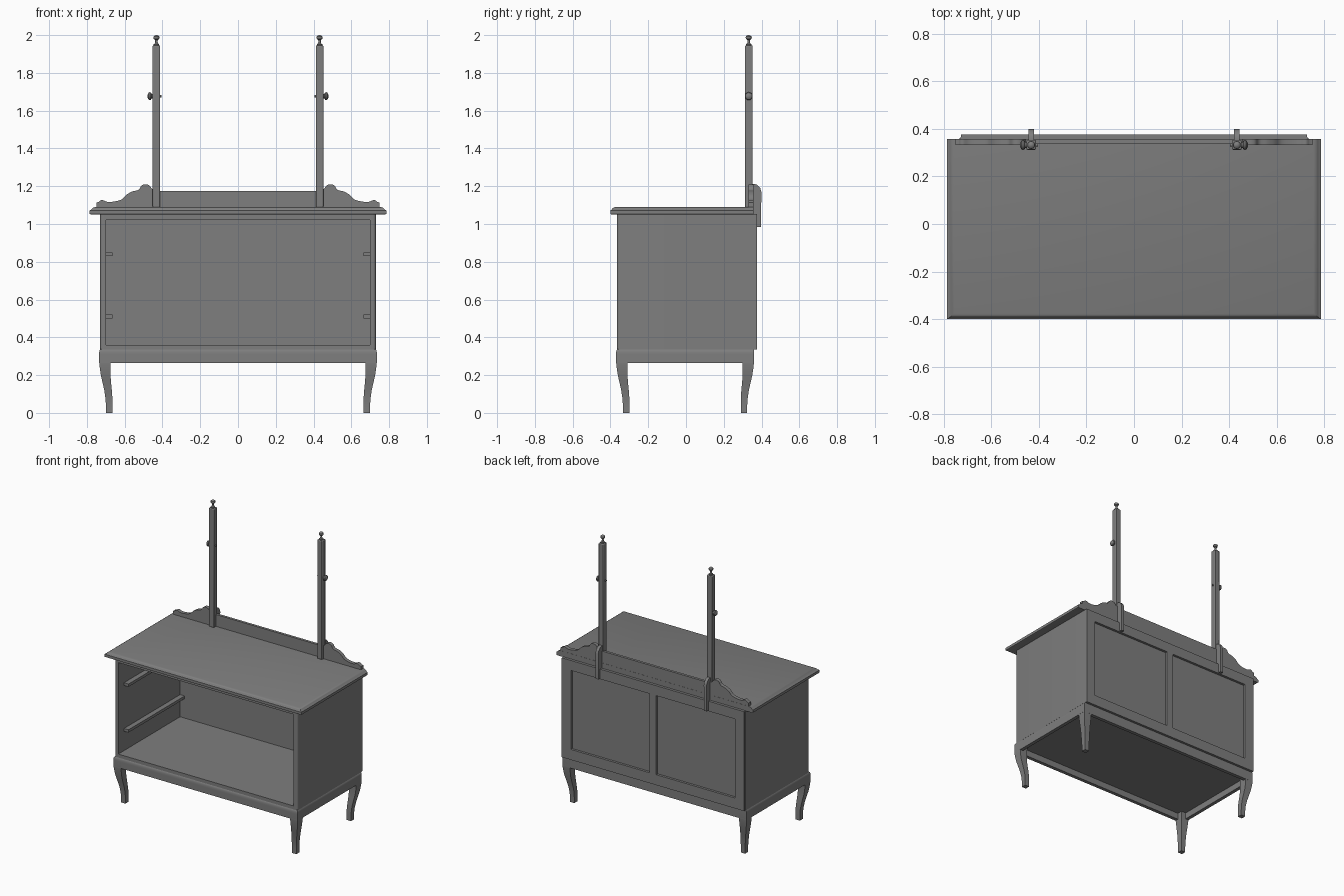
import bpy, bmesh, math
from mathutils import Vector

if "Cube" in bpy.data.objects:
    bpy.data.objects.remove(bpy.data.objects["Cube"], do_unlink=True)

GREY = (0.21, 0.21, 0.21, 1)
mat = bpy.data.materials.new("plain grey")
mat.use_nodes = True
mat.diffuse_color = GREY
mat.node_tree.nodes["Principled BSDF"].inputs["Base Color"].default_value = GREY
parts = []


def finish(name, bm):
    bmesh.ops.recalc_face_normals(bm, faces=bm.faces)
    mesh = bpy.data.meshes.new(name)
    bm.to_mesh(mesh)
    bm.free()
    mesh.materials.append(mat)
    obj = bpy.data.objects.new(name, mesh)
    bpy.context.collection.objects.link(obj)
    parts.append(obj)
    return obj


def skin(name, rings):
    """Join equal closed rings of points and cap both ends."""
    bm = bmesh.new()
    loops = [[bm.verts.new(p) for p in ring] for ring in rings]
    n = len(loops[0])
    for a, b in zip(loops, loops[1:]):
        for i in range(n):
            j = (i + 1) % n
            bm.faces.new((a[i], a[j], b[j], b[i]))
    bm.faces.new(loops[0])
    bm.faces.new(loops[-1])
    return finish(name, bm)


def rect(x0, x1, y0, y1, z):
    return [(x0, y0, z), (x1, y0, z), (x1, y1, z), (x0, y1, z)]


def box(name, x, y, z, bevel=0):
    obj = skin(name, [rect(*x, *y, h) for h in z])
    if bevel:
        mod = obj.modifiers.new("soft edges", 'BEVEL')
        mod.width, mod.segments = bevel, 2
    return obj


def prism(name, outline, axis, span):
    """Extrude a 2D outline along one axis."""
    def place(p, d):
        q = list(p)
        q.insert("xyz".index(axis), d)
        return q
    return skin(name, [[place(p, d) for p in outline] for d in span])


def lathe(name, profile, centre, direction, sides=16):
    """Turn (distance, radius) pairs about a direction."""
    turn = Vector(direction).to_track_quat('Z', 'Y')
    rings = []
    for d, r in profile:
        angles = [math.tau * i / sides for i in range(sides)]
        rings.append([Vector(centre) + turn @ Vector((r * math.cos(a), r * math.sin(a), d))
                      for a in angles])
    return skin(name, rings)


def smooth_path(pts, steps=4):
    """Catmull-Rom curve through 2D points."""
    v = [Vector(p) for p in pts]
    v = [v[0]] + v + [v[-1]]
    out = []
    for a, b, c, d in zip(v, v[1:], v[2:], v[3:]):
        for k in range(steps):
            t = k / steps
            out.append(0.5 * (2 * b + (c - a) * t + (2 * a - 5 * b + 4 * c - d) * t * t
                              + (3 * b - a - 3 * c + d) * t ** 3))
    return out + [v[-1]]


# Carcass: side panels with rounded front corners, floor and ceiling
R = 0.015
arc = [(0.73 - R + R * math.sin(a), -0.365 + R - R * math.cos(a))
       for a in [math.pi / 2 * i / 5 for i in range(6)]]
side_outline = [(0.70, 0.365), (0.70, -0.365)] + arc + [(0.73, 0.365)]
for s, side in ((1, "left"), (-1, "right")):
    prism(side + "_panel", [(s * x, y) for x, y in side_outline], 'z', (0.335, 1.052))
    for level, z in (("upper", 0.84), ("lower", 0.51)):
        box(f"{side}_{level}_runner", sorted((s * 0.70, s * 0.664)),
            (-0.30, 0.34), (z - 0.01, z + 0.01))
box("cabinet_floor", (-0.70, 0.70), (-0.365, 0.36), (0.335, 0.36))
box("cabinet_ceiling", (-0.70, 0.70), (-0.365, 0.36), (1.02, 1.052))

# Back: thin panel behind a frame with two openings
box("back_panel", (-0.70, 0.70), (0.34, 0.36), (0.36, 1.02))
for name, z in (("bottom", (0.335, 0.41)), ("top", (0.98, 1.052))):
    box(f"back_{name}_rail", (-0.728, 0.728), (0.355, 0.377), z)
for name, x in (("right", (-0.728, -0.655)), ("centre", (-0.026, 0.026)), ("left", (0.655, 0.728))):
    box(f"back_{name}_stile", x, (0.355, 0.377), (0.41, 0.98))

# Plinth with a softened upper edge, and aprons between the legs
skin("plinth_moulding", [rect(-w, w, f, 0.36, z) for z, w, f in
                         ((0.31, 0.735, -0.37), (0.322, 0.735, -0.37),
                          (0.332, 0.732, -0.367), (0.338, 0.727, -0.362))])
APRON = (0.265, 0.312)
box("front_apron", (-0.73, 0.73), (-0.37, -0.345), APRON)
box("back_apron", (-0.73, 0.73), (0.335, 0.36), APRON)
for s, side in ((1, "left"), (-1, "right")):
    box(side + "_apron", sorted((s * 0.71, s * 0.735)), (-0.365, 0.355), APRON)

# Curved legs: height, outer inset, inner inset
LEG = ((0, 0.036, 0.07), (0.04, 0.036, 0.07), (0.08, 0.033, 0.07), (0.12, 0.027, 0.067),
       (0.16, 0.018, 0.063), (0.2, 0.009, 0.06), (0.24, 0.003, 0.06), (0.27, 0, 0.061),
       (0.315, 0, 0.062))
for sx, side in ((1, "left"), (-1, "right")):
    for sy, end, edge in ((-1, "front", 0.37), (1, "back", 0.36)):
        skin(f"{end}_{side}_leg", [rect(sx * (0.735 - o), sx * (0.735 - i),
                                        sy * (edge - o), sy * (edge - i), z)
                                   for z, o, i in LEG])

# Table top with moulded front and sides
skin("table_top", [rect(-w, w, f, 0.358, z) for z, w, f in
                   ((1.05, 0.778, -0.395), (1.053, 0.785, -0.4), (1.072, 0.785, -0.4),
                    (1.075, 0.778, -0.394), (1.082, 0.772, -0.39),
                    (1.087, 0.765, -0.383), (1.09, 0.755, -0.375))])

# Low backboard with scrolled wings
box("backboard", (-0.44, 0.44), (0.338, 0.357), (1.088, 1.175))
scroll = smooth_path([(0.455, 1.185), (0.47, 1.204), (0.49, 1.21), (0.51, 1.204),
                      (0.527, 1.181), (0.56, 1.172), (0.59, 1.155), (0.615, 1.131),
                      (0.65, 1.12), (0.69, 1.117), (0.72, 1.127), (0.737, 1.117)])
wing = [(0.43, 1.088), (0.43, 1.185)] + scroll + [(0.75, 1.113), (0.75, 1.088)]

# Mirror posts, finials, pivot knobs and rear brackets
FINIAL = ((0, 0.014), (0.006, 0.015), (0.012, 0.008), (0.022, 0.006), (0.03, 0.008),
          (0.034, 0.014), (0.042, 0.0165), (0.048, 0.015), (0.053, 0.009), (0.055, 0.003))
KNOB = ((-0.028, 0.006), (0.02, 0.006), (0.0205, 0.012), (0.026, 0.012), (0.028, 0.019),
        (0.035, 0.021), (0.041, 0.018), (0.046, 0.009), (0.047, 0.003))
BRACKET = [(0.352, 0.985), (0.397, 0.985), (0.399, 1.17), (0.393, 1.19),
           (0.378, 1.207), (0.365, 1.212), (0.352, 1.212)]
for s, side in ((1, "left"), (-1, "right")):
    px = s * 0.432
    prism(side + "_scroll_wing", [(s * x, z) for x, z in wing], 'y', (0.331, 0.357))
    box(side + "_post", (px - 0.02, px + 0.02), (0.312, 0.353), (1.088, 1.945), 0.005)
    lathe(side + "_finial", FINIAL, (px, 0.332, 1.945), (0, 0, 1))
    lathe(side + "_pivot_knob", KNOB, (px, 0.332, 1.677), (s, 0, 0))
    prism(side + "_bracket", BRACKET, 'x', (px - 0.011, px + 0.011))

# Smooth the curved surfaces and keep the edges sharp
bpy.ops.object.select_all(action='DESELECT')
for obj in parts:
    obj.select_set(True)
bpy.context.view_layer.objects.active = parts[0]
bpy.ops.object.shade_smooth_by_angle(angle=math.radians(30))
